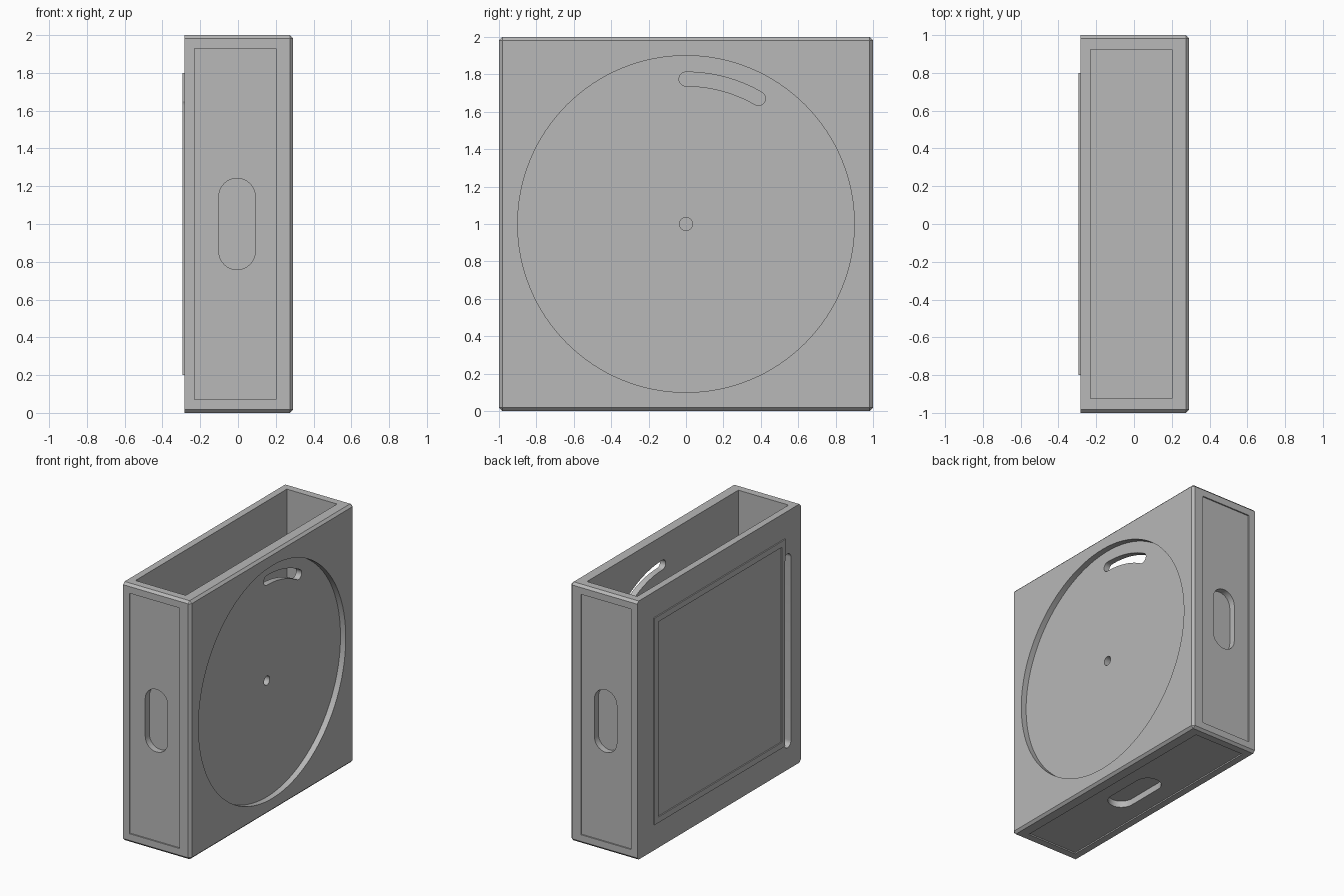
import bpy, bmesh
from math import sin, cos, pi, radians
from mathutils import Vector

if "Cube" in bpy.data.objects:
    bpy.data.objects.remove(bpy.data.objects["Cube"], do_unlink=True)

grey = bpy.data.materials.new("plain grey")
grey.diffuse_color = (0.48, 0.48, 0.48, 1)
grey.use_nodes = True
grey.node_tree.nodes["Principled BSDF"].inputs["Base Color"].default_value = (0.48, 0.48, 0.48, 1)

BACK, FRONT = -0.283, 0.292      # outer x faces of the case
HOLLOW_X = (-0.23, 0.20)         # cavity and side panel extent in x
HOLLOW_Y = 0.925


def prism(name, outline, lo, hi, axis):
    """Extrude a 2D outline along axis 0, 1 or 2 from lo to hi."""
    def place(p, h):
        c = list(p)
        c.insert(axis, h)
        return Vector(c)
    bm = bmesh.new()
    ends = [[bm.verts.new(place(p, h)) for p in outline] for h in (lo, hi)]
    for ring in ends:
        bm.faces.new(ring)
    n = len(outline)
    for i in range(n):
        j = (i + 1) % n
        bm.faces.new((ends[0][i], ends[0][j], ends[1][j], ends[1][i]))
    bmesh.ops.recalc_face_normals(bm, faces=bm.faces)
    mesh = bpy.data.meshes.new(name)
    bm.to_mesh(mesh)
    bm.free()
    ob = bpy.data.objects.new(name, mesh)
    bpy.context.collection.objects.link(ob)
    return ob


def rect(u0, u1, v0, v1):
    return [(u0, v0), (u1, v0), (u1, v1), (u0, v1)]


def circle(u, v, r, n):
    return [(u + r * cos(2 * pi * i / n), v + r * sin(2 * pi * i / n)) for i in range(n)]


def stadium(u, v, r, half, n=16):
    """Upright slot with round ends; half is half its full length."""
    top = [(u + r * cos(pi * i / n), v + half - r + r * sin(pi * i / n)) for i in range(n + 1)]
    return top + [(2 * u - a, 2 * v - b) for a, b in top]


def arc_slot(v, radius, r, sweep, n=16):
    """Curved slot starting straight above the centre, with round ends."""
    def at(rad, t):
        return (rad * sin(t), v + rad * cos(t))
    steps = [sweep * i / n for i in range(n + 1)]
    pts = [at(radius + r, t) for t in steps]
    eu, ev = at(radius, sweep)
    pts += [(eu + r * sin(sweep + pi * i / n), ev + r * cos(sweep + pi * i / n)) for i in range(1, n)]
    pts += [at(radius - r, t) for t in reversed(steps)]
    su, sv = at(radius, 0)
    pts += [(su + r * sin(pi + pi * i / n), sv + r * cos(pi + pi * i / n)) for i in range(1, n)]
    return pts


def carve(ob, cutters):
    """Subtract every cutter and keep the resulting mesh."""
    for c in cutters:
        c.hide_render = True
        m = ob.modifiers.new("cut", "BOOLEAN")
        m.operation, m.solver, m.object = "DIFFERENCE", "EXACT", c
    deps = bpy.context.evaluated_depsgraph_get()
    mesh = bpy.data.meshes.new_from_object(ob.evaluated_get(deps))
    ob.modifiers.clear()
    ob.data = mesh


# Case block, chamfered on every edge except those around the back
case = prism("case", rect(-1, 1, 0, 2), BACK, FRONT, 0)
bm = bmesh.new()
bm.from_mesh(case.data)
edges = [e for e in bm.edges if any(v.co.x > 0 for v in e.verts)]
bmesh.ops.bevel(bm, geom=edges, offset=0.018, segments=1, affect="EDGES")
bm.to_mesh(case.data)
bm.free()

# Hollow inside, open at the top
cuts = [prism("cavity_cutter", rect(*HOLLOW_X, -HOLLOW_Y, HOLLOW_Y), 0.075, 2.2, 2)]

# Round recess, pivot hole and curved slot on the wide +x face
cuts += [prism("dial_cutter", circle(0, 1, 0.9, 128), FRONT - 0.045, 0.5, 0),
         prism("pivot_cutter", circle(0, 1, 0.035, 32), 0.15, 0.5, 0),
         prism("arc_cutter", arc_slot(1, 0.775, 0.0375, radians(30)), 0.1, 0.5, 0)]

# Sunken panels with blind grip slots on both ends and underneath
for lo, hi, plo, phi in ((-1.2, -0.94, -1.2, -0.99), (0.94, 1.2, 0.99, 1.2)):
    cuts += [prism("end_panel_cutter", rect(*HOLLOW_X, 0.07, 1.93), plo, phi, 1),
             prism("end_grip_cutter", stadium(-0.005, 1, 0.096, 0.242), lo, hi, 1)]
cuts += [prism("base_panel_cutter", rect(*HOLLOW_X, -HOLLOW_Y, HOLLOW_Y), -0.2, 0.01, 2),
         prism("base_grip_cutter", stadium(-0.005, 0, 0.096, 0.242), -0.2, 0.06, 2)]

# Upright slot beside the back frame
slot = prism("back_slot_cutter", stadium(-0.837, 0.92, 0.042, 0.75), -0.5, -0.2, 0)
carve(case, cuts + [slot])

# Thin raised square frame on the back
frame = prism("back_frame", rect(-0.8, 0.8, 0.2, 1.8), -0.2925, BACK + 0.002, 0)
window = prism("window_cutter", rect(-0.755, 0.755, 0.245, 1.755), -0.5, 0, 0)
carve(frame, [window, slot])

# Helpers are finished with
for c in cuts + [slot, window]:
    bpy.data.objects.remove(c, do_unlink=True)

for ob in (case, frame):
    ob.data.materials.clear()
    ob.data.materials.append(grey)
    for p in ob.data.polygons:
        p.material_index = 0
    bpy.ops.object.select_all(action="DESELECT")
    ob.select_set(True)
    bpy.context.view_layer.objects.active = ob
    bpy.ops.object.shade_smooth_by_angle(angle=radians(25))
